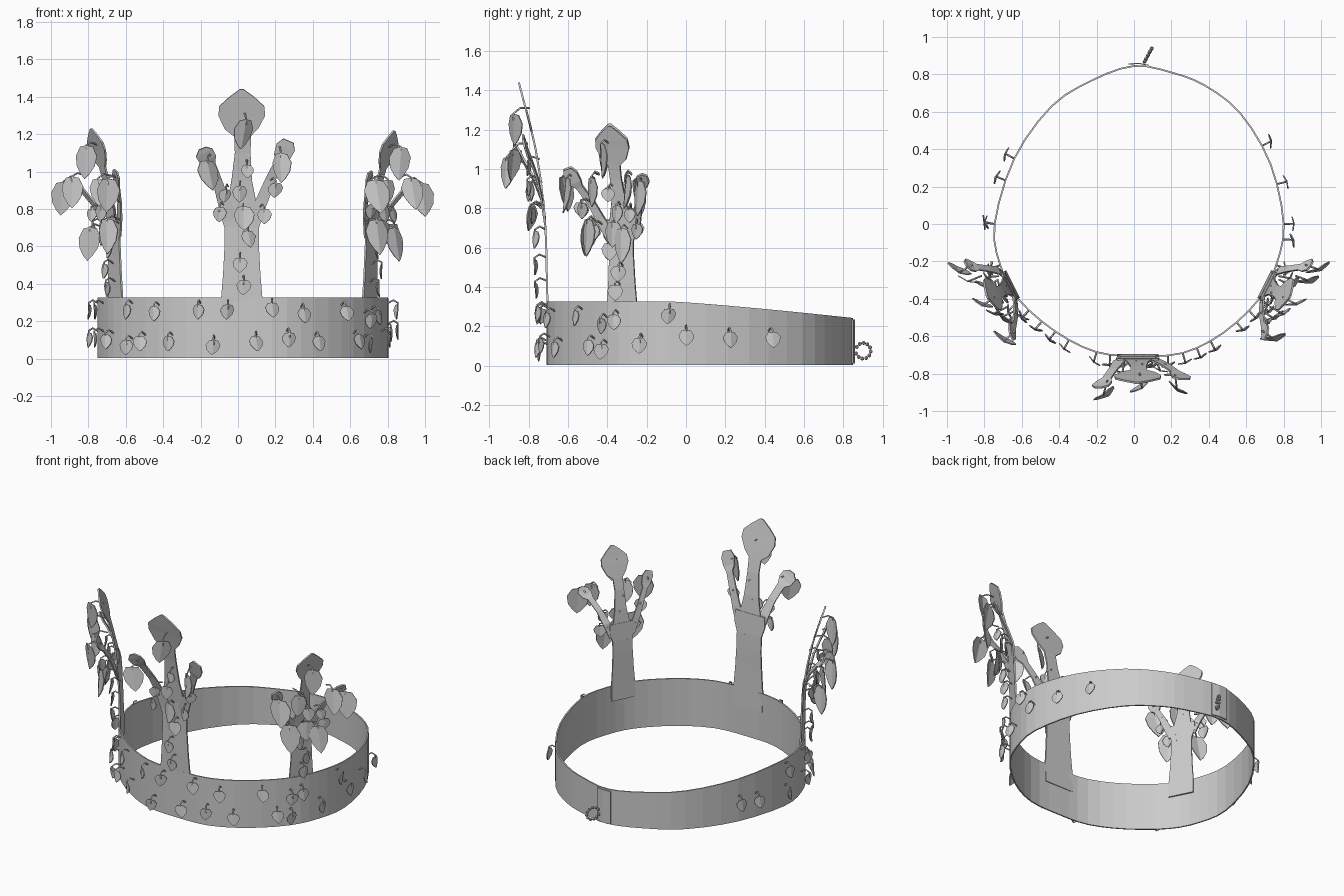
import bpy, bmesh, math, random
from mathutils import Vector, Matrix

if "Cube" in bpy.data.objects:
    bpy.data.objects.remove(bpy.data.objects["Cube"])

random.seed(4)
Z = Vector((0, 0, 1))


def finish(name, bm, thick):
    bmesh.ops.recalc_face_normals(bm, faces=bm.faces)
    me = bpy.data.meshes.new(name)
    bm.to_mesh(me)
    bm.free()
    ob = bpy.data.objects.new(name, me)
    bpy.context.collection.objects.link(ob)
    if thick:
        m = ob.modifiers.new("thickness", 'SOLIDIFY')
        m.thickness = thick
        m.offset = 0
    return ob


def wires(name, paths, r):
    cu = bpy.data.curves.new(name, 'CURVE')
    cu.dimensions = '3D'
    cu.bevel_depth = r
    cu.bevel_resolution = 0
    for p in paths:
        s = cu.splines.new('POLY')
        s.points.add(len(p) - 1)
        for q, co in zip(s.points, p):
            q.co = (*co, 1)
    ob = bpy.data.objects.new(name, cu)
    bpy.context.collection.objects.link(ob)


# Band outline (plan view), smoothed through the control points
CTRL = [(0, .845), (-.22, .77), (-.44, .63), (-.64, .35), (-.745, 0), (-.715, -.22), (-.62, -.4),
        (-.42, -.575), (-.2, -.685), (0.02, -.705), (.26, -.69), (.48, -.58), (.67, -.4),
        (.76, -.22), (.8, 0), (.73, .32), (.57, .59), (.38, .74), (.2, .81)]
CTRL = [Vector(c) for c in CTRL]
N = len(CTRL)


def outline(t):
    i = int(t) % N
    f = t - int(t)
    a, b, c, d = (CTRL[(i + k) % N] for k in (-1, 0, 1, 2))
    return .5 * (2 * b + (c - a) * f + (2 * a - 5 * b + 4 * c - d) * f * f + (3 * b - a - 3 * c + d) * f ** 3)


RING = [outline(i / 3) for i in range(N * 3)]


def top_z(y):
    t = max(0, min(1, (y + .1) / .945))
    return .327 - .085 * t ** 1.2


bm = bmesh.new()
cols = [(bm.verts.new((p.x, p.y, .003)), bm.verts.new((p.x, p.y, top_z(p.y)))) for p in RING]
for i in range(len(cols)):
    a, b = cols[i - 1], cols[i]
    bm.faces.new((a[0], b[0], b[1], a[1]))
finish("band", bm, .009)

# Clasp: overlapping end strip and a small bead chain
bm = bmesh.new()
rows = [(-.03, .856), (.03, .858), (.08, .848)]
vs = [(bm.verts.new((x, y, .01)), bm.verts.new((x, y, .235))) for x, y in rows]
for a, b in zip(vs, vs[1:]):
    bm.faces.new((a[0], b[0], b[1], a[1]))
finish("clasp_strip", bm, .006)
bm = bmesh.new()
for i in range(11):
    a = math.radians(150 - 31 * i)
    loc = (.055 + .02 * math.cos(a) + .02, .902 + .038 * math.cos(a), .075 + .04 * math.sin(a))
    bmesh.ops.create_icosphere(bm, subdivisions=1, radius=.011, matrix=Matrix.Translation(loc))
finish("clasp_chain", bm, 0)

hooks = []
LEAF = [(0, .5), (.3, .46), (.5, .18), (.42, -.12), (.2, -.36), (0, -.5)]


def leaf(bm, c, out, w, h, turn, anchor):
    """Folded spade leaf at c facing out, hung by a wire from anchor."""
    f = Matrix.Rotation(turn, 3, 'Z') @ out
    s = Z.cross(f)
    tilt = random.uniform(-.15, .15)

    def P(x, z):
        return c + s * (x * w + tilt * z * h) + Z * (z * h) + f * (-abs(x) * w * .2 + tilt * z * h)
    mid = [bm.verts.new(P(0, .5)), bm.verts.new(P(0, -.5))]
    for sg in (1, -1):
        side = [bm.verts.new(P(sg * x, z)) for x, z in LEAF[1:-1]]
        bm.faces.new([mid[0]] + side + [mid[1]])
    top = P(0, .42)
    hooks.append([anchor, anchor.lerp(top, .6) + Z * .025, top + Z * .015, top - Z * .02])


# Small discs hung in two rows around the front and sides of the band
def nearest(key):
    p = min(RING, key=key)
    i = RING.index(p)
    t = RING[(i + 1) % len(RING)] - RING[i - 1]
    return p, Vector((-t.y, t.x, 0)).normalized() * -1


bm = bmesh.new()
spots = [(x, None, z) for x, z in [(-.59, .25), (-.44, .24), (-.23, .25), (-.03, .25), (.19, .26), (.38, .23),
         (.58, .24), (.69, .2), (-.62, .06), (-.5, .08), (-.39, .08), (-.13, .06), (.07, .08), (.31, .1),
         (.47, .08), (.62, .09), (.69, .07)]]
spots += [(1, y, z) for y, z in [(-.35, .22), (-.22, .1), (-.09, .25), (-.01, .14), (.16, .13), (.37, .13)]]
spots += [(-1, y, z) for y, z in [(-.35, .09), (-.24, .25), (-.2, .1), (-.03, .25), (0, .1), (.2, .12), (.37, .13)]]
for x, y, z in spots:
    if y is None:
        p, n = nearest(lambda q: abs(q.x - x * .94) + (9 if q.y > -.2 else 0))
    else:
        p, n = nearest(lambda q: abs(q.y - y) + (9 if q.x * x < 0 else 0))
    if n.dot(Vector((p.x, p.y - .06, 0))) < 0:
        n = -n
    b = Vector((p.x, p.y, z))
    leaf(bm, b + n * .055, n, .078, .08, random.uniform(-.5, .5), b + Z * .045)
finish("band_leaves", bm, .006)

# Prong ribbons in local rows: (sideways, outward, height, half width)
TRUNK = [(0, -.004, .2, .11), (0, 0, .33, .11), (0, .003, .45, .1), (0, .006, .6, .092), (0, .01, .7, .092),
         (0, .015, .77, .115), (0, .02, .84, .11)]
MAIN = [(0, .018, .8, .085), (0, .035, .95, .055), (.005, .06, 1.1, .042), (.005, .08, 1.19, .045),
        (0, .09, 1.23, .09), (0, .108, 1.3, .125), (0, .122, 1.35, .12), (0, .135, 1.4, .065), (0, .145, 1.44, .01)]
LOW = [(-.06, .013, .74, .04), (-.1, .03, .85, .032), (-.13, .07, .95, .025), (-.165, .12, 1.04, .025),
       (-.18, .14, 1.065, .048), (-.2, .16, 1.1, .05), (-.21, .17, 1.125, .02)]
HIGH = [(.06, .013, .74, .04), (.11, .03, .85, .032), (.15, .05, .95, .027), (.2, .085, 1.05, .025),
        (.215, .1, 1.08, .045), (.235, .115, 1.13, .052), (.25, .125, 1.165, .03)]
STEM_LEAVES = [(.01, .06, .38, .08, .08), (-.01, .065, .5, .08, .08), (.04, .065, .64, .08, .09),
               (.01, .09, .75, .12, .13), (-.01, .085, .88, .08, .09), (.03, .1, 1.0, .07, .07),
               (.12, .08, .76, .08, .08), (-.12, .08, .77, .08, .08), (-.09, .1, .87, .07, .07), (.18, .1, .9, .08, .08)]
FRONT_LEAVES = [(-.17, .21, .98, .13, .16), (.21, .18, 1.02, .12, .16), (.01, .17, 1.2, .12, .16)]
SIDE_LEAVES = [(-.2, .22, .98, .14, .18), (.24, .17, 1.0, .14, .18), (.02, .19, 1.22, .12, .18),
               (-.12, .2, 1.02, .12, .17), (.14, .12, .73, .13, .19), (-.06, .13, .68, .12, .18), (.1, .15, 1.02, .1, .15)]


def prong(name, origin, n, flip, zs, ws, big, face):
    n = Vector(n).normalized()
    u = Vector((-n.y, n.x, 0)) * flip
    o = Vector(origin)

    def W(a, b, z):
        return o + u * a + n * b + Z * (.33 + (z - .33) * zs)
    bm = bmesh.new()
    for rows in (TRUNK, MAIN, LOW, HIGH):
        prev = None
        for i, (a, b, z, w) in enumerate(rows):
            r0, r1 = rows[max(i - 1, 0)], rows[min(i + 1, len(rows) - 1)]
            d = Vector((r1[2] - r0[2], r0[0] - r1[0])).normalized() * w * ws
            cur = [bm.verts.new(W(a + s * d.x, b, z + s * d.y)) for s in (-1, 1)]
            if prev:
                bm.faces.new((prev[0], prev[1], cur[1], cur[0]))
            prev = cur
    finish(name, bm, .01)
    bm = bmesh.new()
    for a, b, z, w, h in STEM_LEAVES:
        leaf(bm, W(a, b, z), n, w, h, random.uniform(-.5, .5), W(a * .8, b - .06, z + .05))
    for k, (a, b, z, w, h) in enumerate(big):
        f = face if face else n
        turn = random.uniform(-.3, .3) if face else .6 * (-1) ** k
        leaf(bm, W(a, b, z), f, w, h, turn, W(a * .95, b - .08, z + .11))
    finish(name + "_leaves", bm, .006)


FWD = Vector((0, -1, 0))
prong("front_prong", (.02, -.705, 0), (0, -1, 0), 1, 1, 1, FRONT_LEAVES, None)
prong("right_prong", (.705, -.325, 0), (.894, -.447, 0), -1, .8, .75, SIDE_LEAVES, Vector((.45, -.89, 0)))
prong("left_prong", (-.655, -.325, 0), (-.894, -.447, 0), 1, .81, .75, SIDE_LEAVES, Vector((-.45, -.89, 0)))

wires("leaf_hooks", hooks, .005)
